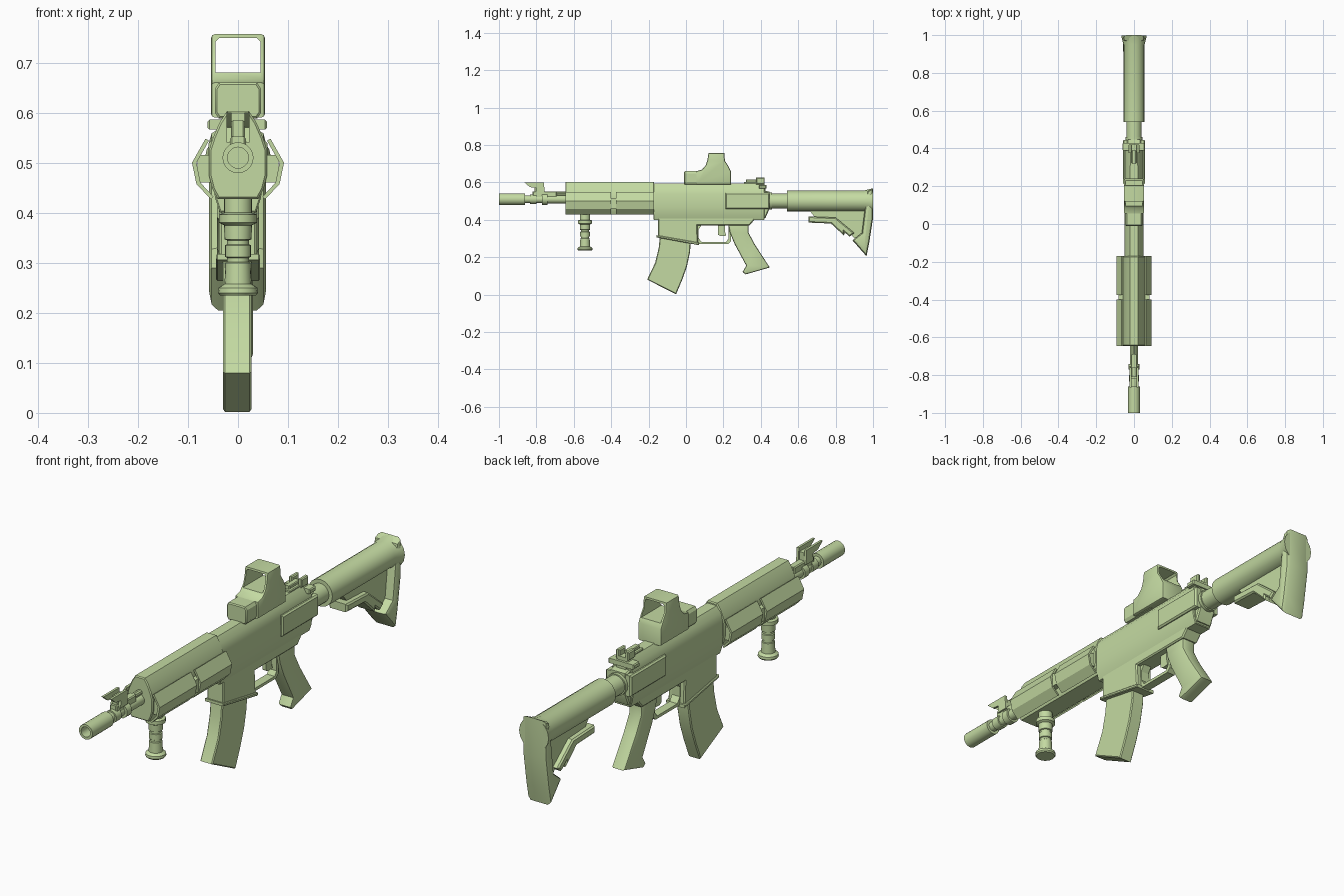
import bpy, bmesh, math
from mathutils import Vector, Matrix

mat = bpy.data.materials.new("sage green")
mat.diffuse_color = (0.55, 0.70, 0.36, 1)


def finish(name, bm):
    bmesh.ops.recalc_face_normals(bm, faces=bm.faces)
    me = bpy.data.meshes.new(name)
    bm.to_mesh(me)
    bm.free()
    me.materials.append(mat)
    ob = bpy.data.objects.new(name, me)
    bpy.context.collection.objects.link(ob)
    return ob


def prism(name, pts, a, b, axis='X', bevel=0.0, seg=1):
    """Extrude a (y,z) profile along X, or an (x,z) profile along Y, from a to b."""
    bm = bmesh.new()
    co = (lambda p, t: (t, p[0], p[1])) if axis == 'X' else (lambda p, t: (p[0], t, p[1]))
    lo = [bm.verts.new(co(p, a)) for p in pts]
    hi = [bm.verts.new(co(p, b)) for p in pts]
    caps = [bm.faces.new(lo), bm.faces.new(hi)]
    for i in range(len(pts)):
        j = (i + 1) % len(pts)
        bm.faces.new((lo[i], lo[j], hi[j], hi[i]))
    bmesh.ops.recalc_face_normals(bm, faces=bm.faces)
    if bevel:
        bmesh.ops.bevel(bm, geom=list({e for f in caps for e in f.edges}), offset=bevel,
                        segments=seg, profile=0.5, affect='EDGES')
    return finish(name, bm)


def box(name, x, y, z, bevel=0.0):
    return prism(name, [(y[0], z[0]), (y[1], z[0]), (y[1], z[1]), (y[0], z[1])], x[0], x[1], 'X', bevel)


def lathe(name, prof, origin, axis='Y', n=20):
    """Spin (distance, radius) pairs about an axis through origin; radius 0 closes the end."""
    bm = bmesh.new()
    o = Vector(origin)
    rings = []
    for d, r in prof:
        ring = []
        for i in range(n):
            t = 2 * math.pi * i / n
            c, s = r * math.cos(t), r * math.sin(t)
            ring.append(bm.verts.new(o + Vector((c, d, s) if axis == 'Y' else (c, s, d))))
        rings.append(ring)
    for p, q in zip(rings, rings[1:]):
        for i in range(n):
            j = (i + 1) % n
            bm.faces.new((p[i], p[j], q[j], q[i]))
    bmesh.ops.remove_doubles(bm, verts=bm.verts, dist=1e-5)
    return finish(name, bm)


def sym(half):
    """Mirror a half outline (x >= 0, top to bottom) across x = 0."""
    return half + [(-x, z) for x, z in reversed(half) if x > 0]


# barrel with hollow muzzle, collars and gas block
lathe("muzzle", [(-0.90, 0), (-0.90, 0.021), (-1, 0.021), (-1, 0.031), (-0.86, 0.031), (-0.86, 0)], (0, 0, 0.51))
lathe("barrel", [(-0.87, 0), (-0.87, 0.02), (-0.835, 0.02), (-0.835, 0.026), (-0.80, 0.026), (-0.80, 0.02),
                 (-0.77, 0.02), (-0.77, 0.03), (-0.74, 0.03), (-0.74, 0.022), (-0.60, 0.022), (-0.60, 0)],
      (0, 0, 0.51), n=16)
box("gas_block", (-0.016, 0.016), (-0.82, -0.69), (0.51, 0.552), 0.004)
lathe("gas_tube", [(-0.70, 0), (-0.70, 0.012), (-0.62, 0.012), (-0.62, 0)], (0, 0, 0.54), n=10)

# front sight: two ears and a post
ear = [(-0.865, 0.6), (-0.76, 0.6), (-0.755, 0.54), (-0.805, 0.54), (-0.80, 0.57), (-0.835, 0.575)]
for s, side in ((-1, "left"), (1, "right")):
    prism("front_sight_ear_" + side, ear, s * 0.013, s * 0.023, 'X')
box("front_sight_post", (-0.013, 0.013), (-0.81, -0.76), (0.54, 0.585), 0.003)

# handguard with side rails and bent cover panels
guard = sym([(0.022, 0.603), (0.037, 0.58), (0.05, 0.55), (0.058, 0.525), (0.058, 0.475),
             (0.051, 0.447), (0.04, 0.427)])
prism("handguard", guard, -0.645, -0.17, 'Y', 0.004)
panel = [(0.065, 0.548), (0.092, 0.50), (0.083, 0.457), (0.054, 0.427),
         (0.049, 0.432), (0.075, 0.46), (0.083, 0.50), (0.058, 0.544)]
for s, side in ((-1, "left"), (1, "right")):
    box("side_rail_" + side, sorted((s * 0.04, s * 0.081)), (-0.635, -0.175), (0.46, 0.515))
    for k, (a, b) in enumerate(((-0.645, -0.40), (-0.375, -0.17))):
        prism("guard_panel_%s_%d" % (side, k), [(s * x, z) for x, z in panel], a, b, 'Y')

# vertical foregrip
lathe("foregrip", [(0.235, 0), (0.235, 0.036), (0.24, 0.04), (0.25, 0.039), (0.258, 0.027), (0.30, 0.025),
                   (0.302, 0.022), (0.31, 0.022), (0.312, 0.026), (0.335, 0.026), (0.337, 0.022), (0.345, 0.022),
                   (0.347, 0.027), (0.375, 0.028), (0.38, 0.038), (0.396, 0.038), (0.40, 0.028), (0.43, 0.028),
                   (0.43, 0)], (0, -0.54, 0), 'Z')

# receiver: upper shell, lower body, magazine well
upper = sym([(0.022, 0.594), (0.04, 0.57), (0.049, 0.54), (0.05, 0.47), (0.046, 0.43), (0.036, 0.40)])
prism("upper_receiver", upper, -0.175, 0.42, 'Y', 0.003)
prism("lower_receiver", [(-0.15, 0.45), (-0.15, 0.31), (0.065, 0.272), (0.06, 0.37), (0.34, 0.37), (0.37, 0.405),
                         (0.425, 0.41), (0.447, 0.46), (0.447, 0.55), (0.40, 0.56)], -0.038, 0.038, 'X', 0.005)
prism("magazine_well_lip", [(-0.158, 0.318), (-0.158, 0.306), (0.07, 0.264), (0.07, 0.278)], -0.044, 0.044, 'X', 0.003)
for s, side in ((-1, "left"), (1, "right")):
    box("receiver_side_block_" + side, sorted((s * 0.02, s * 0.059)), (0.21, 0.446), (0.458, 0.545), 0.006)

# curved magazine
prism("magazine", [(-0.138, 0.33), (-0.146, 0.25), (-0.165, 0.17), (-0.208, 0.08), (-0.053, 0.002), (-0.02, 0.08),
                   (0.005, 0.15), (0.022, 0.23), (0.026, 0.30)], -0.03, 0.027, 'X', 0.004)

# pistol grip, trigger and trigger guard
prism("pistol_grip", [(0.225, 0.38), (0.235, 0.33), (0.26, 0.27), (0.322, 0.155), (0.303, 0.122), (0.318, 0.108),
                      (0.448, 0.145), (0.37, 0.265), (0.335, 0.33), (0.335, 0.38)], -0.03, 0.03, 'X', 0.009, 2)
prism("trigger", [(0.172, 0.38), (0.172, 0.32), (0.185, 0.312), (0.215, 0.315), (0.208, 0.34), (0.208, 0.38)],
      -0.008, 0.008)
prism("trigger_guard", [(0.055, 0.282), (0.055, 0.27), (0.225, 0.27), (0.24, 0.285), (0.24, 0.375), (0.228, 0.375),
                        (0.228, 0.30), (0.215, 0.282)], -0.018, 0.018)
prism("trigger_guard_front", [(0.055, 0.27), (0.085, 0.278), (0.066, 0.305), (0.066, 0.345), (0.085, 0.375),
                              (0.055, 0.375)], -0.018, 0.018)

# optical sight: front housing and a hood with an open window
prism("sight_housing", sym([(0.038, 0.66), (0.046, 0.648), (0.046, 0.60), (0.038, 0.588)]), -0.01, 0.15, 'Y', 0.004)
hood = prism("sight_hood", [(0.055, 0.59), (0.055, 0.66), (0.085, 0.668), (0.105, 0.69), (0.115, 0.72), (0.12, 0.757),
                            (0.205, 0.757), (0.208, 0.715), (0.225, 0.69), (0.24, 0.66), (0.24, 0.59)],
             -0.054, 0.054, 'X', 0.008, 2)
cut = prism("window_cutter", sym([(0.038, 0.749), (0.045, 0.742), (0.045, 0.68)]), 0.0, 0.3, 'Y')
cut.hide_render = True
cut.hide_viewport = True
cut.display_type = 'WIRE'
mod = hood.modifiers.new("window", 'BOOLEAN')
mod.operation = 'DIFFERENCE'
mod.solver = 'EXACT'
mod.object = cut

# rear sight and charging handle
box("rear_sight_base", (-0.022, 0.022), (0.31, 0.42), (0.58, 0.601), 0.003)
for s, side in ((-1, "left"), (1, "right")):
    box("rear_sight_ear_" + side, sorted((s * 0.012, s * 0.03)), (0.375, 0.42), (0.59, 0.626), 0.004)
box("rear_sight_peep", (-0.012, 0.012), (0.32, 0.39), (0.60, 0.615), 0.003)
box("charging_handle", (-0.061, 0.058), (0.39, 0.43), (0.566, 0.586), 0.004)
box("charging_handle_stem", (-0.022, 0.022), (0.36, 0.425), (0.545, 0.583))

# buffer tube and stock
lathe("buffer_tube", [(0.42, 0), (0.42, 0.045), (0.46, 0.045), (0.46, 0.04), (0.56, 0.04), (0.56, 0)], (0, 0, 0.50))
lathe("stock_tube", [(0.54, 0), (0.54, 0.056), (0.95, 0.056), (0.985, 0.065), (0.999, 0.068), (0.999, 0)],
      (0, 0, 0.50), n=16)
prism("stock_web", [(0.66, 0.45), (0.70, 0.40), (0.78, 0.385), (0.845, 0.32), (0.86, 0.345), (0.96, 0.24), (0.98, 0.45)],
      -0.018, 0.018)
prism("stock_strut", [(0.655, 0.418), (0.655, 0.385), (0.775, 0.38), (0.845, 0.315), (0.845, 0.335), (0.875, 0.31),
                      (0.90, 0.33), (0.80, 0.412)], -0.042, 0.042, 'X', 0.006)
prism("butt_plate", [(0.955, 0.45), (0.94, 0.33), (0.89, 0.29), (0.965, 0.205), (0.98, 0.28), (1, 0.41),
                     (1, 0.567), (0.97, 0.553)], -0.058, 0.056, 'X', 0.018, 2)

# smooth shading with sharp edges kept
for ob in bpy.context.scene.objects:
    ob.select_set(not ob.hide_render)
bpy.context.view_layer.objects.active = hood
bpy.ops.object.shade_smooth_by_angle(angle=math.radians(32))
